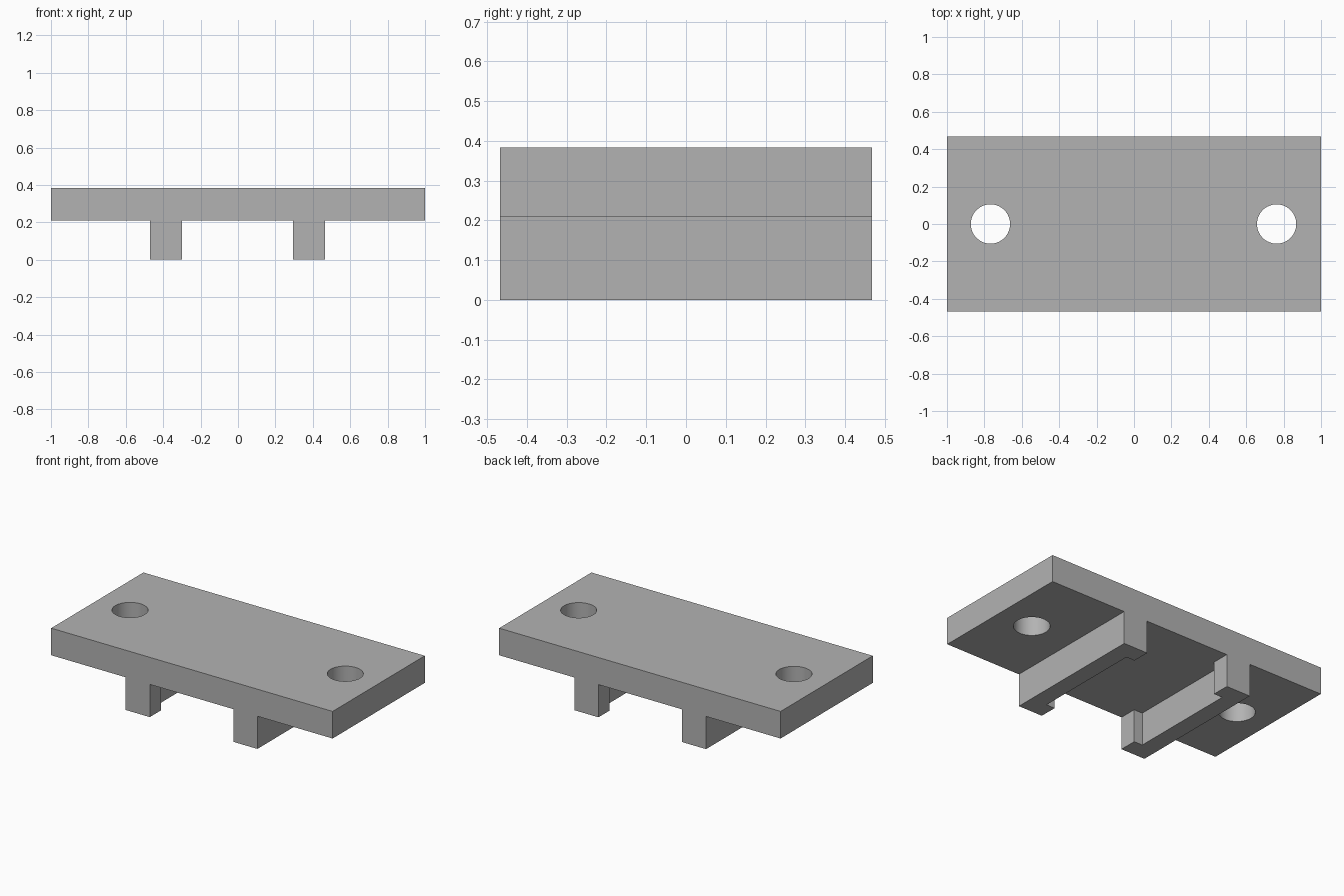
import bpy
import bmesh

cube = bpy.data.objects.get("Cube")
if cube:
    bpy.data.objects.remove(cube, do_unlink=True)

HALF_Y = 0.468
PLATE_Z, TOP_Z = 0.21, 0.384
SHIFT = -0.0025  # features sit slightly off the plate's centre

grey = bpy.data.materials.new("plain grey")
grey.use_nodes = True
colour = (0.45, 0.45, 0.45, 1)
grey.diffuse_color = colour
grey.node_tree.nodes["Principled BSDF"].inputs["Base Color"].default_value = colour


def prism(name, outline, z0, z1):
    """Extrude a flat outline straight up from z0 to z1."""
    bm = bmesh.new()
    base = bm.faces.new([bm.verts.new((x, y, z0)) for x, y in outline])
    ext = bmesh.ops.extrude_face_region(bm, geom=[base], use_keep_orig=True)
    verts = [g for g in ext["geom"] if isinstance(g, bmesh.types.BMVert)]
    bmesh.ops.translate(bm, verts=verts, vec=(0, 0, z1 - z0))
    bmesh.ops.recalc_face_normals(bm, faces=bm.faces)
    mesh = bpy.data.meshes.new(name)
    bm.to_mesh(mesh)
    bm.free()
    mesh.materials.append(grey)
    obj = bpy.data.objects.new(name, mesh)
    bpy.context.collection.objects.link(obj)
    return obj


# Flat mounting plate
plate = prism("mounting_plate",
              [(-1, -HALF_Y), (1, -HALF_Y), (1, HALF_Y), (-1, HALF_Y)],
              PLATE_Z, TOP_Z)

# Screw holes through both ends of the plate
for side in (-1, 1):
    bpy.ops.mesh.primitive_cylinder_add(vertices=64, radius=0.105, depth=1,
                                        location=(side * 0.765 + SHIFT, 0, 0.3))
    cutter = bpy.context.object
    cutter.name = "hole_cutter"
    cutter.hide_render = True
    cutter.data.materials.append(grey)
    cut = plate.modifiers.new("screw hole", "BOOLEAN")
    cut.operation = "DIFFERENCE"
    cut.solver = "EXACT"
    cut.object = cutter
    bpy.ops.object.select_all(action="DESELECT")
    plate.select_set(True)
    bpy.context.view_layer.objects.active = plate
    bpy.ops.object.modifier_apply(modifier=cut.name)
    bpy.data.objects.remove(cutter, do_unlink=True)

bpy.ops.object.shade_smooth_by_angle(angle=0.5)

# Rails below, with a long recess on the inner side between two end blocks
INNER, RECESS, OUTER, BLOCK_Y = 0.297, 0.357, 0.468, 0.355
profile = [(OUTER, -HALF_Y), (OUTER, HALF_Y), (INNER, HALF_Y), (INNER, BLOCK_Y),
           (RECESS, BLOCK_Y), (RECESS, -BLOCK_Y), (INNER, -BLOCK_Y), (INNER, -HALF_Y)]
for name, side in (("left_rail", 1), ("right_rail", -1)):
    prism(name, [(side * x + SHIFT, y) for x, y in profile], 0, PLATE_Z)
